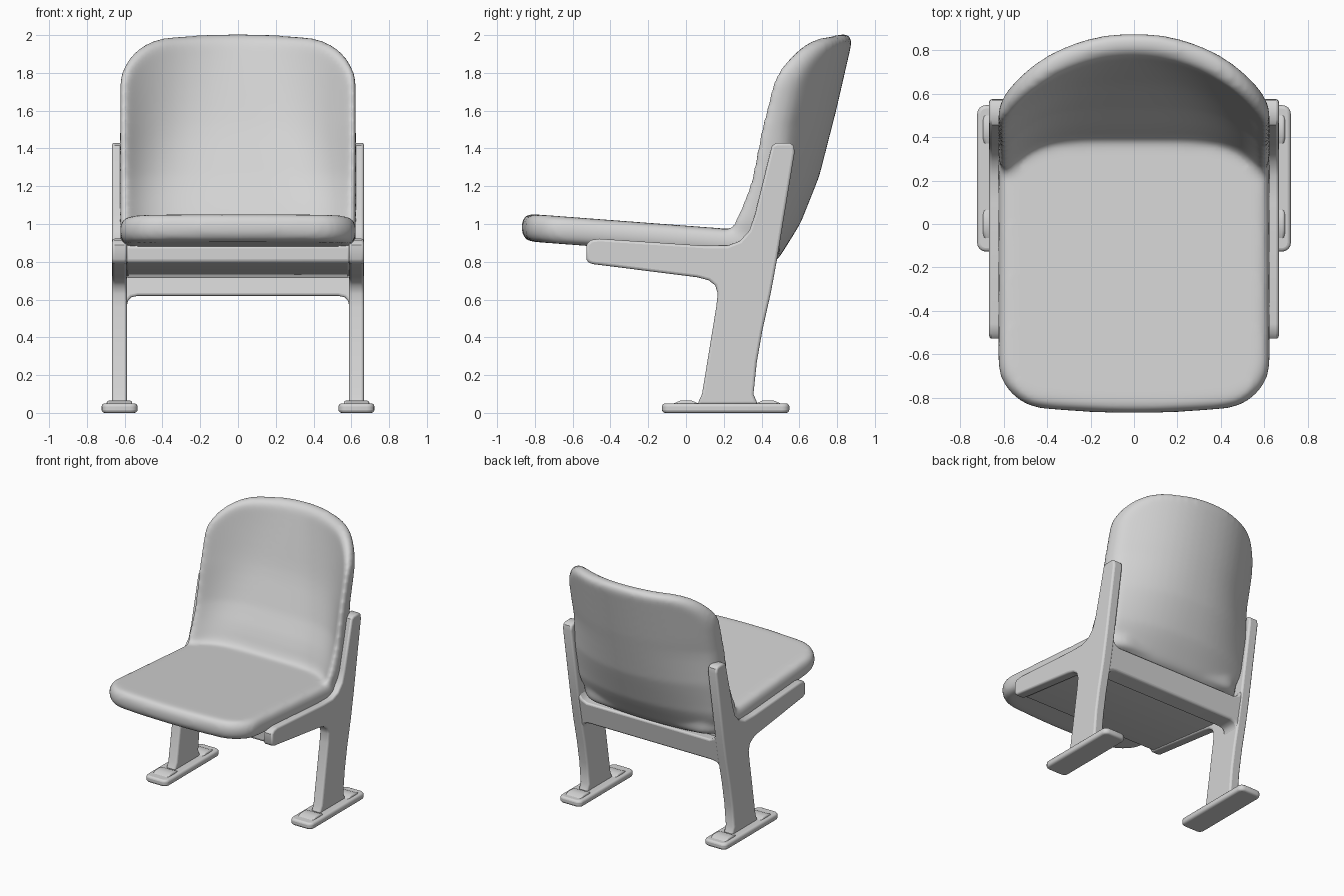
import bpy, bmesh, math
from mathutils import Vector

if "Cube" in bpy.data.objects:
    bpy.data.objects.remove(bpy.data.objects["Cube"], do_unlink=True)

grey = bpy.data.materials.new("light_grey")
grey.use_nodes = True
colour = (0.66, 0.66, 0.66, 1)
grey.diffuse_color = colour
grey.node_tree.nodes["Principled BSDF"].inputs["Base Color"].default_value = colour

# How a 2D outline point and a depth become a 3D point, for each extrusion axis
PLACE = {"x": lambda a, b, d: Vector((d, a, b)),
         "y": lambda a, b, d: Vector((a, d, b)),
         "z": lambda a, b, d: Vector((a, b, d))}


def finish(name, bm):
    bmesh.ops.recalc_face_normals(bm, faces=bm.faces)
    mesh = bpy.data.meshes.new(name)
    bm.to_mesh(mesh)
    bm.free()
    obj = bpy.data.objects.new(name, mesh)
    bpy.context.collection.objects.link(obj)
    mesh.materials.append(grey)
    return obj


def smooth(obj):
    bpy.ops.object.select_all(action="DESELECT")
    obj.select_set(True)
    bpy.context.view_layer.objects.active = obj
    bpy.ops.object.shade_smooth_by_angle(angle=math.radians(40))


def prism(name, points, axis, start, end, bevel):
    """Extrude a 2D outline along an axis and round its edges."""
    bm = bmesh.new()
    face = bm.faces.new([bm.verts.new(PLACE[axis](a, b, start)) for a, b in points])
    new = bmesh.ops.extrude_face_region(bm, geom=[face])["geom"]
    bmesh.ops.translate(bm, vec=PLACE[axis](0, 0, end - start),
                        verts=[g for g in new if isinstance(g, bmesh.types.BMVert)])
    obj = finish(name, bm)
    mod = obj.modifiers.new("rounding", "BEVEL")
    mod.width, mod.segments, mod.limit_method = bevel, 3, "ANGLE"
    mod.angle_limit = math.radians(50)
    return obj


def round_rectangle(cx, cy, w, h, r):
    """Outline of a rectangle with four arc corners."""
    points = []
    for quarter, (sx, sy) in enumerate(((1, 1), (-1, 1), (-1, -1), (1, -1))):
        for i in range(5):
            t = math.pi / 2 * (quarter + i / 4)
            points.append((cx + sx * (w - r) + r * math.cos(t), cy + sy * (h - r) + r * math.sin(t)))
    return points


def round_corner(x, y, w, h, r):
    """Map a point of a rectangle into the same rectangle with round corners."""
    cx = max(-w + r, min(w - r, x))
    cy = max(-h + r, min(h - r, y))
    dx, dy = x - cx, y - cy
    length = math.hypot(dx, dy)
    if length < 1e-6:
        return x, y
    k = max(abs(dx), abs(dy)) / length
    return cx + dx * k, cy + dy * k


def add_pad(target, w, h, r, place):
    """Add a pillow with round plan corners and a full round rim, then bend it."""
    bm = bmesh.new()
    bmesh.ops.create_cube(bm, size=2)
    bmesh.ops.subdivide_edges(bm, edges=bm.edges[:], cuts=27, use_grid_fill=True)
    rim = 0.055
    for v in bm.verts:
        x = math.sin(math.pi / 2 * v.co.x) * w
        y = math.sin(math.pi / 2 * v.co.y) * h
        # The outer band is pulled in as the surface turns over the rim
        k = max(0, max(abs(x) - w, abs(y) - h) + rim) / rim
        k_round, thick = round_corner(k, v.co.z, 1, 1, 0.9)
        shrink = (k - k_round) * rim
        x, y = round_corner(x, y, w, h, r)
        v.co = place(x * (1 - shrink / w), y * (1 - shrink / h), thick)
    bmesh.ops.recalc_face_normals(bm, faces=bm.faces[:])
    mesh = bpy.data.meshes.new("pad")
    bm.to_mesh(mesh)
    bm.free()
    target.from_mesh(mesh)
    bpy.data.meshes.remove(mesh)


def lerp_table(t, table):
    for (t0, v0), (t1, v1) in zip(table, table[1:]):
        if t <= t1:
            break
    return v0 + (v1 - v0) * (t - t0) / (t1 - t0)


# Cushion: seat and curved backrest fused into one soft shell.
# Each table gives a value by height: rear line, thickness, and wrap of both sides
REAR = [(0.8, 0.48), (1.0, 0.605), (1.25, 0.705), (1.6, 0.795), (2.0, 0.887)]
THICK = [(0.8, 0.2), (1.1, 0.2), (1.5, 0.136), (2.0, 0.11)]
REAR_WRAP = [(0.8, 0.08), (1.06, 0.15), (1.5, 0.25), (2.0, 0.26)]
FRONT_WRAP = [(0.8, 0.2), (1.0, 0.205), (1.1, 0.185), (1.5, 0.27), (2.0, 0.28)]
FRONT_POWER = [(0.8, 5), (1.0, 5), (1.5, 3.2), (2.0, 2)]


def place_seat(x, y, c):
    bow = 0.045 * (x / 0.62) ** 2 * max(0, -y / 0.68)
    yy = y - 0.185 + bow
    return x, yy, 0.918 - 0.075 * yy + 0.073 * c


def place_back(x, y, c):
    z = y + 1.392 - 0.05 * (x / 0.62) ** 2 * max(0, y / 0.6)
    u, front = abs(x / 0.62), (1 - c) / 2
    rear_curve = lerp_table(z, REAR_WRAP) * u ** 2.2
    front_curve = lerp_table(z, FRONT_WRAP) * u ** lerp_table(z, FRONT_POWER) + lerp_table(z, THICK)
    return x, lerp_table(z, REAR) - rear_curve * (1 - front) - front_curve * front, z


bm = bmesh.new()
add_pad(bm, 0.625, 0.685, 0.2, place_seat)
add_pad(bm, 0.625, 0.613, 0.24, place_back)
cushion = finish("seat_and_backrest", bm)
mod = cushion.modifiers.new("fuse", "REMESH")
mod.mode, mod.voxel_size, mod.use_smooth_shade = "VOXEL", 0.018, True
mod = cushion.modifiers.new("soften", "SMOOTH")
mod.factor, mod.iterations = 0.5, 10

# Side frames: leg, arm and upright in one profile
FRAME = [(-0.528, 0.815), (-0.518, 0.798), (-0.495, 0.788), (0.06, 0.718), (0.12, 0.702),
         (0.155, 0.675), (0.168, 0.63), (0.16, 0.56), (0.085, 0.1), (0.06, 0.045), (0.38, 0.045),
         (0.357, 0.1), (0.375, 0.27), (0.405, 0.44), (0.45, 0.64), (0.485, 0.83), (0.575, 1.38),
         (0.57, 1.415), (0.55, 1.43), (0.48, 1.43), (0.455, 1.415), (0.365, 1.05), (0.335, 0.965),
         (0.285, 0.91), (0.22, 0.885), (0.1, 0.885), (-0.46, 0.922), (-0.505, 0.915), (-0.528, 0.89)]
for side, s in (("left", 1), ("right", -1)):
    smooth(prism(side + "_frame", FRAME, "x", s * 0.588, s * 0.667, 0.014))
    # Foot plate with a low mound at each end
    plate = round_rectangle(s * 0.627, 0.21, 0.095, 0.337, 0.04)
    smooth(prism(side + "_foot", plate, "z", 0, 0.05, 0.016))
    for end, y in (("front", 0), ("rear", 0.435)):
        mound = [(y - 0.075, 0.03), (y - 0.065, 0.05), (y - 0.03, 0.065), (y + 0.03, 0.065),
                 (y + 0.065, 0.05), (y + 0.075, 0.03)]
        smooth(prism(f"{side}_{end}_mound", mound, "x", s * 0.56, s * 0.695, 0.012))

# Tray under the seat, between the arms
TRAY = [(-0.5, 0.795), (0.16, 0.715), (0.4, 0.76), (0.4, 0.87), (-0.5, 0.89)]
smooth(prism("seat_tray", TRAY, "x", -0.6, 0.6, 0.02))

# Rear crossbar with filleted ends, leaning with the legs
half = [(0.53, 0.62), (0.565, 0.612), (0.582, 0.595), (0.59, 0.56), (0.62, 0.56), (0.62, 0.86),
        (0.59, 0.85), (0.57, 0.815), (0.53, 0.795)]
outline = half + [(-x, z) for x, z in reversed(half)]
bar = prism("rear_crossbar", outline, "y", 0.3, 0.445, 0.02)
for v in bar.data.vertices:
    v.co.y += (v.co.z - 0.65) * 0.19
smooth(bar)
